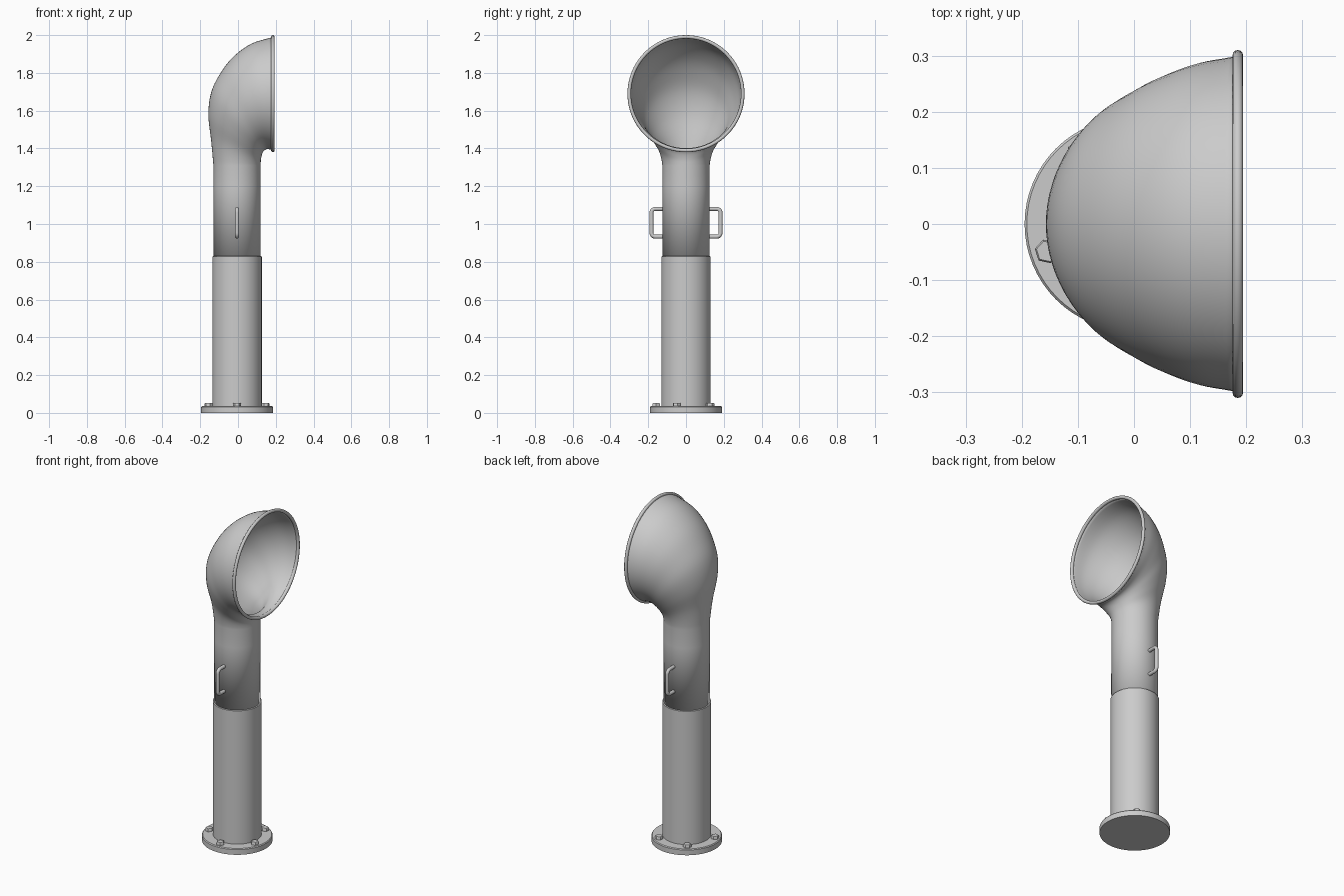
import bpy, bmesh, math
from mathutils import Vector

if "Cube" in bpy.data.objects:
    bpy.data.objects.remove(bpy.data.objects["Cube"])

CX = -0.005   # pipe axis
SEG = 64


def finish(name, bm, angle=35):
    bmesh.ops.recalc_face_normals(bm, faces=bm.faces)
    me = bpy.data.meshes.new(name)
    bm.to_mesh(me)
    bm.free()
    ob = bpy.data.objects.new(name, me)
    bpy.context.collection.objects.link(ob)
    bpy.ops.object.select_all(action='DESELECT')
    bpy.context.view_layer.objects.active = ob
    ob.select_set(True)
    bpy.ops.object.shade_smooth_by_angle(angle=math.radians(angle))
    return ob


def loft(bm, rings, closed=False):
    rows = [[bm.verts.new(p) for p in r] for r in rings]
    n = len(rows[0])
    pairs = list(zip(rows, rows[1:]))
    if closed:
        pairs.append((rows[-1], rows[0]))
    for a, b in pairs:
        for i in range(n):
            j = (i + 1) % n
            bm.faces.new((a[i], a[j], b[j], b[i]))
    return rows


def circle(r, z, n=SEG, cx=CX, cy=0.0, rot=0.0):
    return [Vector((cx + r * math.cos(rot + math.tau * i / n),
                    cy + r * math.sin(rot + math.tau * i / n), z)) for i in range(n)]


def turned(name, profile, n=SEG, cx=CX, cy=0.0, rot=0.0):
    bm = bmesh.new()
    rows = loft(bm, [circle(r, z, n, cx, cy, rot) for r, z in profile])
    bm.faces.new(rows[0])
    bm.faces.new(rows[-1])
    return finish(name, bm)


def spline(pts, t):
    # Catmull-Rom through the points, t in 0..1
    pts = [Vector(p) for p in pts]
    s = t * (len(pts) - 1)
    i = min(int(s), len(pts) - 2)
    u = s - i
    p1, p2 = pts[i], pts[i + 1]
    p0 = pts[i - 1] if i else 2 * p1 - p2
    p3 = pts[i + 2] if i + 2 < len(pts) else 2 * p2 - p1
    return 0.5 * (2 * p1 + (p2 - p0) * u + (2 * p0 - 5 * p1 + 4 * p2 - p3) * u * u
                  + (3 * p1 - p0 - 3 * p2 + p3) * u ** 3)


# base flange and lower pipe
turned("base_flange", [(0.19, 0), (0.19, 0.031), (0.186, 0.036)])
bm = bmesh.new()
loft(bm, [circle(0.131, 0.03), circle(0.131, 0.828), circle(0.124, 0.83)])
finish("lower_pipe", bm)

# five hex bolts
for k in range(5):
    a = math.radians(-90 + 72 * k)
    turned(f"flange_bolt_{k + 1}", [(0.022, 0.034), (0.022, 0.049), (0.019, 0.053)], 6,
           CX + 0.158 * math.cos(a), 0.158 * math.sin(a), a + math.radians(30))

# upper pipe swept into the cowl: back and throat curves in (x, z)
back = [(-.13, 1.31), (-.142, 1.44), (-.157, 1.58), (-.141, 1.70),
        (-.092, 1.80), (-.025, 1.885), (.07, 1.954), (.185, 1.99)]
throat = [(.12, 1.31), (.121, 1.338), (.125, 1.361), (.131, 1.378),
          (.14, 1.390), (.152, 1.396), (.168, 1.395), (.185, 1.390)]
rings = [circle(0.125, 0.80, rot=math.pi), circle(0.125, 1.2, rot=math.pi)]
STEPS = 35
for k in range(STEPS + 1):
    t = k / STEPS
    b, f = spline(back, t), spline(throat, t)
    mid, half = (b + f) / 2, (b - f) / 2
    w = half.length * (1 + 0.03 * math.sin(math.pi * t))
    rings.append([Vector((mid.x + half.x * math.cos(q), -w * math.sin(q),
                          mid.y + half.y * math.cos(q)))
                  for q in (math.tau * i / SEG for i in range(SEG))])
bm = bmesh.new()
loft(bm, rings)
cowl = finish("cowl", bm, 50)
solid = cowl.modifiers.new("wall", 'SOLIDIFY')
solid.thickness = 0.005
solid.offset = -1

# rolled rim round the mouth
bm = bmesh.new()
rim = []
for k in range(12):
    q = math.tau * k / 12
    r, x = 0.3005 + 0.0095 * math.cos(q), 0.185 + 0.0095 * math.sin(q)
    rim.append([Vector((x, r * math.cos(p), 1.69 + r * math.sin(p)))
                for p in (math.tau * i / 80 for i in range(80))])
loft(bm, rim, closed=True)
finish("mouth_rim", bm, 60)

# side handles: bent round bar
for side, label in ((-1, "front"), (1, "back")):
    path = [(0.118, 0.933)]
    for cz, start in ((0.953, -90), (1.06, 0)):
        for j in range(6):
            a = math.radians(start + 18 * j)
            path.append((0.163 + 0.02 * math.cos(a), cz + 0.02 * math.sin(a)))
    path.append((0.118, 1.08))
    bm = bmesh.new()
    bars = []
    for i, p in enumerate(path):
        d = (Vector(path[min(i + 1, len(path) - 1)]) - Vector(path[max(i - 1, 0)])).normalized()
        bars.append([Vector((CX + 0.0105 * math.cos(q),
                             side * (p[0] + d.y * 0.0105 * math.sin(q)),
                             p[1] - d.x * 0.0105 * math.sin(q)))
                     for q in (math.tau * m / 12 for m in range(12))])
    rows = loft(bm, bars)
    bm.faces.new(rows[0])
    bm.faces.new(rows[-1])
    finish(f"{label}_handle", bm, 50)
